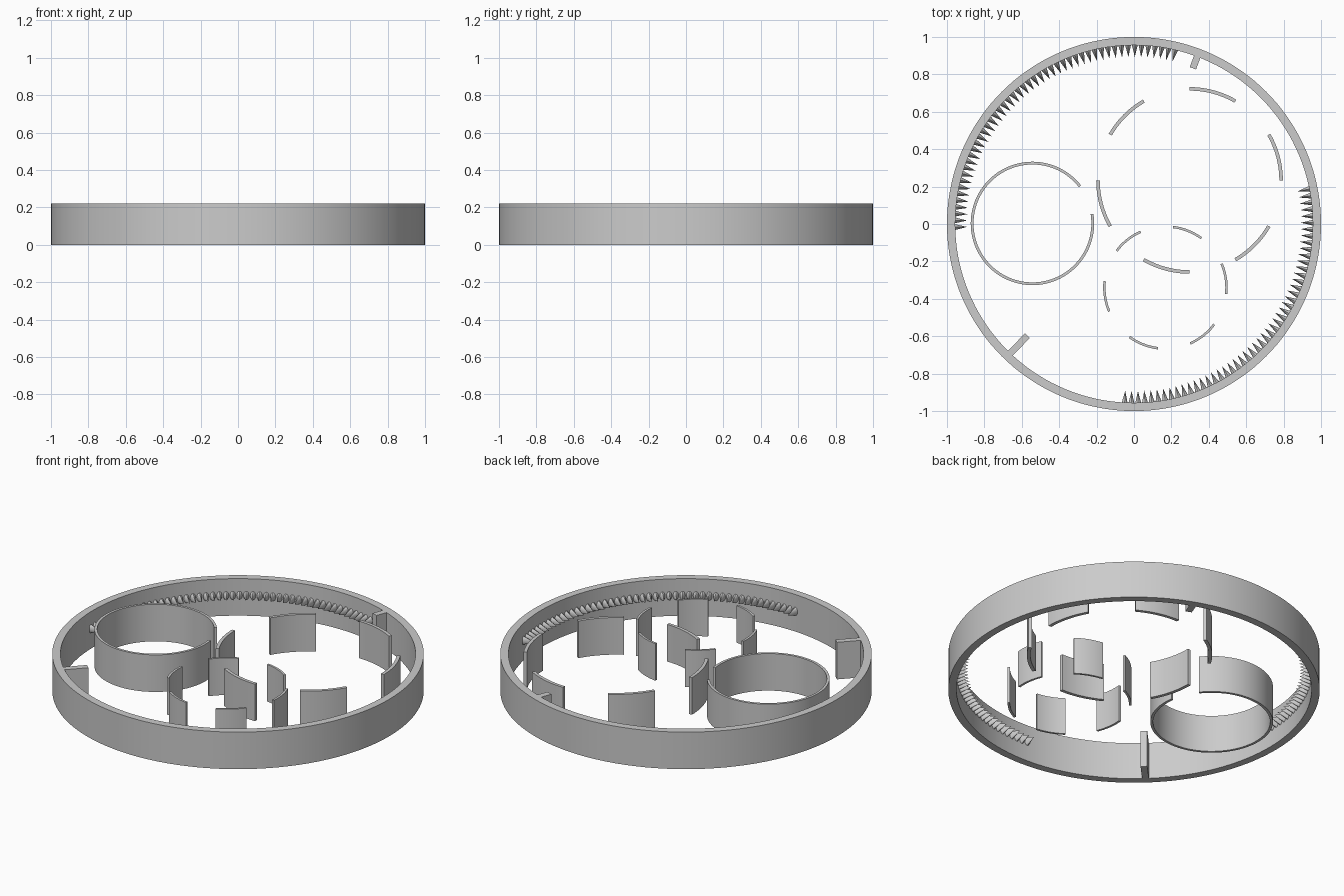
import bpy, bmesh
from math import radians, cos, sin
from mathutils import Matrix

if "Cube" in bpy.data.objects:
    bpy.data.objects.remove(bpy.data.objects["Cube"])

H = 0.22


def finish(bm, name):
    bmesh.ops.recalc_face_normals(bm, faces=bm.faces)
    mesh = bpy.data.meshes.new(name)
    bm.to_mesh(mesh)
    bm.free()
    ob = bpy.data.objects.new(name, mesh)
    bpy.context.collection.objects.link(ob)
    bpy.context.view_layer.objects.active = ob
    ob.select_set(True)
    bpy.ops.object.shade_smooth_by_angle(angle=radians(30))
    ob.select_set(False)
    return ob


def curved_wall(name, center, r_in, r_out, start, sweep, step=3):
    """Upright wall following an arc; a 360 degree sweep closes it."""
    closed = sweep == 360
    n = max(4, round(sweep / step))
    bm = bmesh.new()
    sections = []
    for i in range(n if closed else n + 1):
        a = radians(start + sweep * i / n)
        sections.append([bm.verts.new((center[0] + r * cos(a), center[1] + r * sin(a), z))
                         for r, z in ((r_in, 0), (r_out, 0), (r_out, H), (r_in, H))])
    for i in range(n):
        s, t = sections[i], sections[(i + 1) % len(sections)]
        for k in range(4):
            m = (k + 1) % 4
            bm.faces.new((s[k], s[m], t[m], t[k]))
    if not closed:
        bm.faces.new(sections[0])
        bm.faces.new(sections[-1])
    return finish(bm, name)


def radial_tab(name, angle, r_in, r_out, width):
    bm = bmesh.new()
    mat = (Matrix.Rotation(radians(angle), 4, 'Z')
           @ Matrix.Translation(((r_in + r_out) / 2, 0, H / 2))
           @ Matrix.Diagonal((r_out - r_in, width, H, 1)))
    bmesh.ops.create_cube(bm, size=1, matrix=mat)
    return finish(bm, name)


def spike_row(name, start, end, count):
    """Row of flattened cones pointing inwards from the outer wall."""
    bm = bmesh.new()
    for i in range(count):
        a = radians(start + (end - start) * i / (count - 1))
        mat = (Matrix.Rotation(a, 4, 'Z')
               @ Matrix.Translation((0.928, 0, 0.12))
               @ Matrix.Diagonal((1, 0.017, 0.028, 1))
               @ Matrix.Rotation(radians(-90), 4, 'Y'))
        bmesh.ops.create_cone(bm, cap_ends=True, segments=16, radius1=1,
                              radius2=0, depth=0.07, matrix=mat)
    return finish(bm, name)


# Outer wall with its two entrance tabs
curved_wall("outer_wall", (0, 0), 0.956, 1.0, 0, 360, 2.5)
radial_tab("short_tab", 69.3, 0.89, 0.965, 0.036)
radial_tab("long_tab", 226.3, 0.825, 0.965, 0.036)

# Spikes on the inside of the outer wall
spike_row("upper_left_spikes", 76.7, 181, 49)
spike_row("lower_right_spikes", -93, 11.3, 49)

# Round chamber with a narrow opening
curved_wall("round_chamber", (-0.543, 0.003), 0.315, 0.33, 38, 331)

# Two broken circles of curved panels
for i in range(6):
    curved_wall(f"large_circle_panel_{i + 1}", (0.297, 0.233), 0.48, 0.499, 60 * i, 30)
    curved_wall(f"small_circle_panel_{i + 1}", (0.168, -0.34), 0.32, 0.333, 54 + 60 * i, 29)
